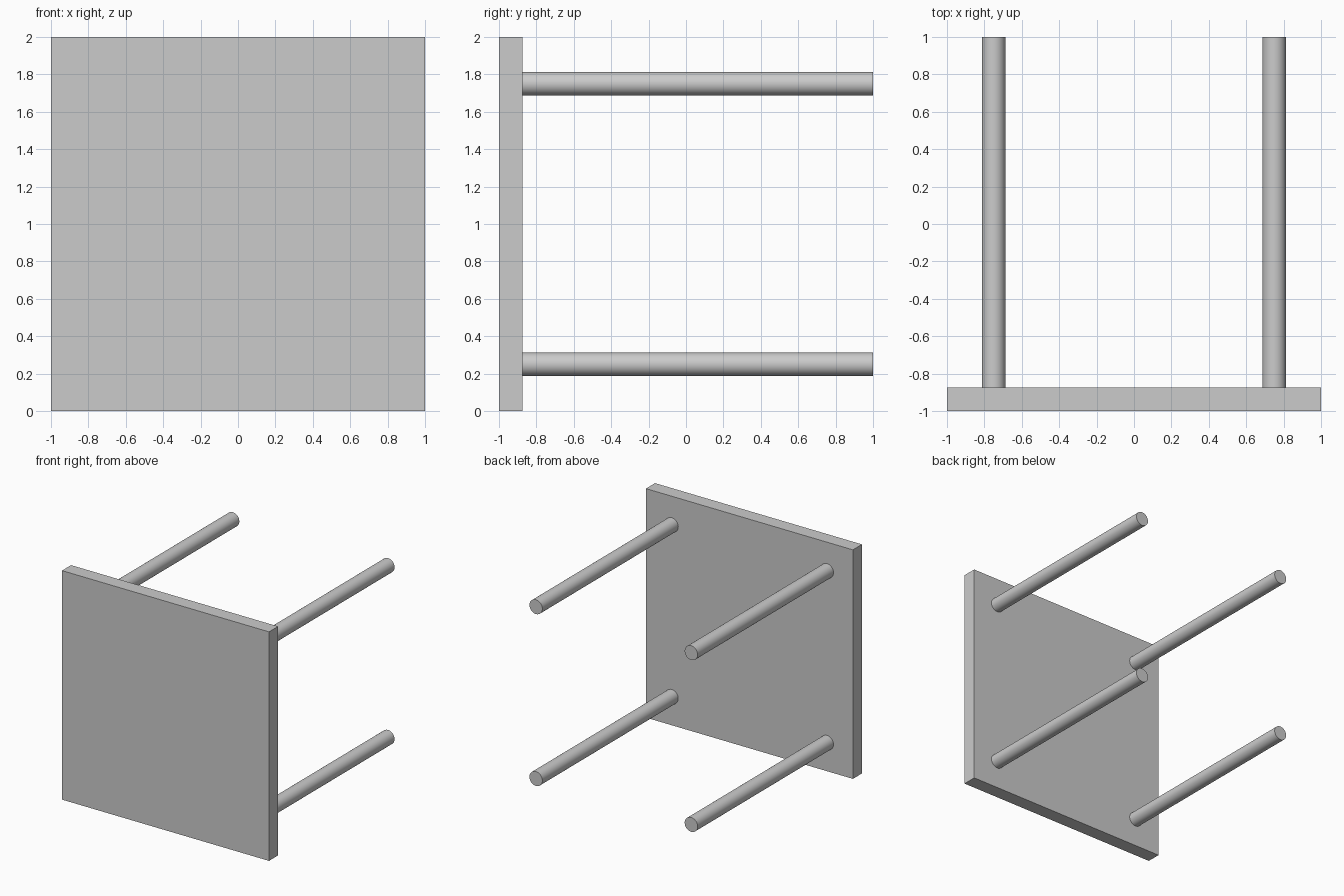
import bpy
from math import pi

if "Cube" in bpy.data.objects:
    bpy.data.objects.remove(bpy.data.objects["Cube"])

PANEL_T = 0.125      # panel thickness
LEG_R = 0.0625       # leg radius
LEG_OFFSET = 0.75    # leg distance from the panel centre
BACK = -1 + PANEL_T  # rear face of the panel

# Square table top, standing on its edge
bpy.ops.mesh.primitive_cube_add(size=1, location=(0, -1 + PANEL_T / 2, 1))
top = bpy.context.object
top.name = "table_top"
top.scale = (2, PANEL_T, 2)
bpy.ops.object.transform_apply(location=False, rotation=False, scale=True)


def add_leg(name, x, z):
    bpy.ops.mesh.primitive_cylinder_add(
        vertices=48, radius=LEG_R, depth=1 - BACK,
        location=(x, (1 + BACK) / 2, z), rotation=(pi / 2, 0, 0))
    bpy.context.object.name = name
    bpy.ops.object.shade_smooth_by_angle()


# Four round legs reaching backwards
for side, sx in (("left", -1), ("right", 1)):
    for level, sz in (("lower", -1), ("upper", 1)):
        add_leg(f"{level}_{side}_leg", sx * LEG_OFFSET, 1 + sz * LEG_OFFSET)
